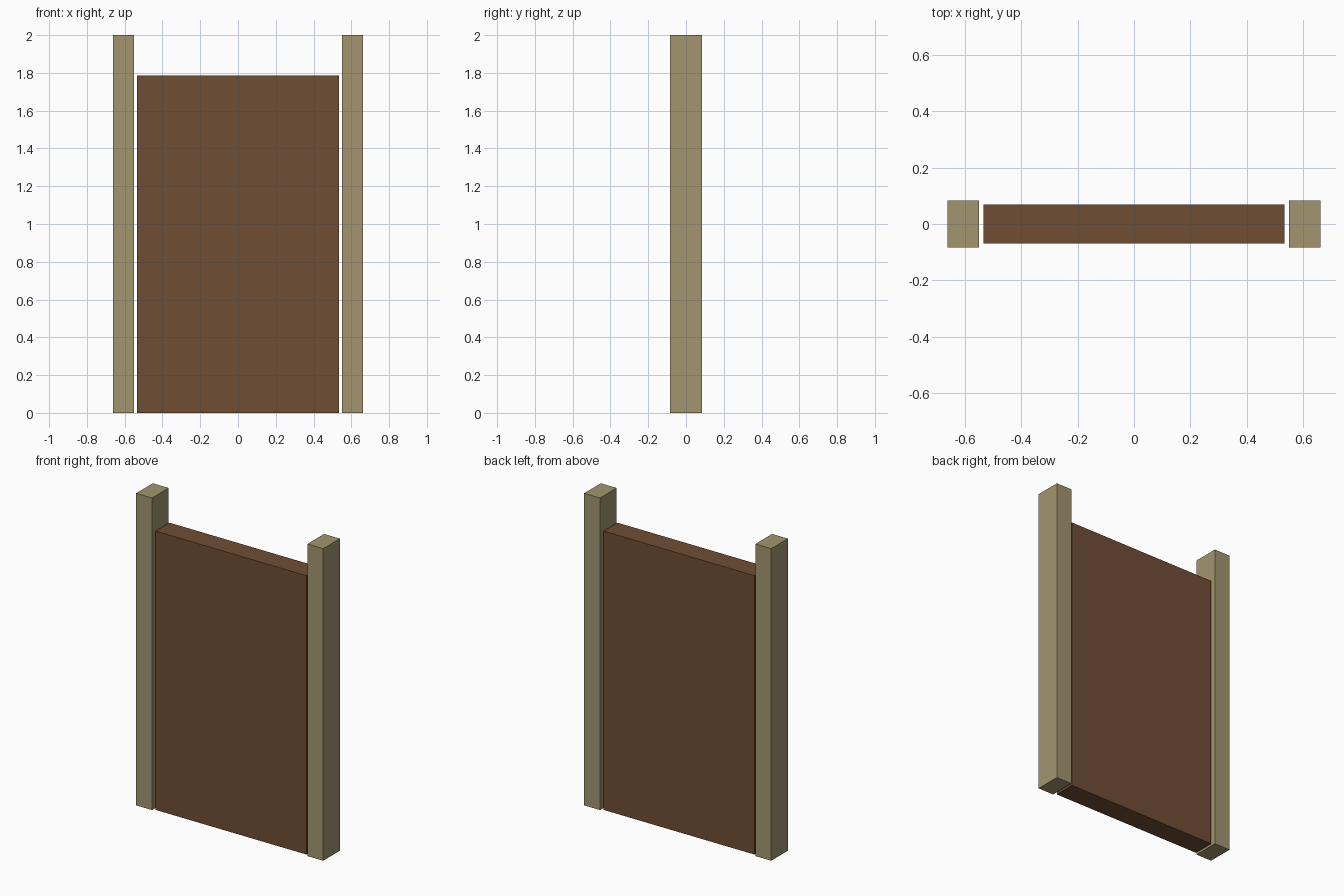
import bpy

if "Cube" in bpy.data.objects:
    bpy.data.objects.remove(bpy.data.objects["Cube"])


def srgb(r, g, b):
    # sRGB bytes to a linear colour
    lin = [c / 12.92 if c <= 0.04045 else ((c + 0.055) / 1.055) ** 2.4
           for c in (r / 255, g / 255, b / 255)]
    return (*lin, 1.0)


def material(name, color):
    mat = bpy.data.materials.new(name)
    mat.diffuse_color = color
    mat.use_nodes = True
    mat.node_tree.nodes["Principled BSDF"].inputs["Base Color"].default_value = mat.diffuse_color
    return mat


def box(name, x0, x1, depth, height, mat):
    # Box standing on the ground, centred on y = 0
    bpy.ops.mesh.primitive_cube_add(size=1, location=((x0 + x1) / 2, 0, height / 2))
    obj = bpy.context.object
    obj.name = name
    obj.scale = (x1 - x0, depth, height)
    bpy.ops.object.transform_apply(location=False, rotation=False, scale=True)
    obj.data.materials.append(mat)
    return obj


panel_mat = material("brown_panel", srgb(111, 78, 53))
post_mat = material("tan_post", srgb(162, 149, 112))

# Door panel between the posts
box("panel", -0.535, 0.535, 0.14, 1.787, panel_mat)

# Taller post on each side, with a narrow gap to the panel
for side, x0, x1 in (("left", -0.663, -0.551), ("right", 0.551, 0.663)):
    box(side + "_post", x0, x1, 0.168, 2.0, post_mat)
